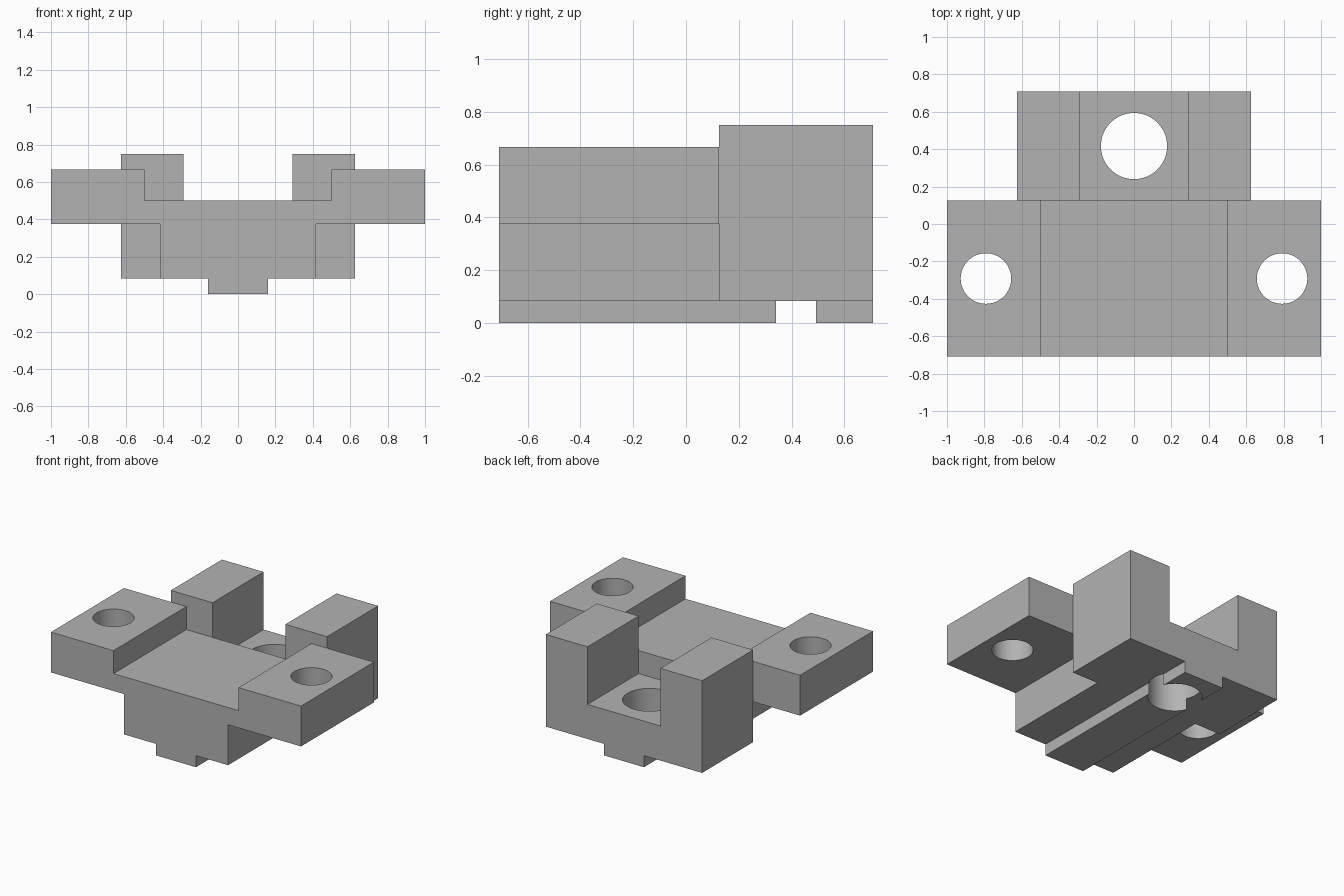
import bpy, bmesh, math

cube = bpy.data.objects.get("Cube")
if cube:
    bpy.data.objects.remove(cube, do_unlink=True)

U = 1 / 24                      # design module
KEY = 3.84                      # half width of the bottom key
FRONT, STEP, BACK = -17, 3, 17  # depth stations

grey = bpy.data.materials.new("plain_grey")
grey.use_nodes = True
grey.diffuse_color = (0.45, 0.45, 0.45, 1)
grey.node_tree.nodes["Principled BSDF"].inputs["Base Color"].default_value = grey.diffuse_color


def add_object(name, bm):
    bmesh.ops.recalc_face_normals(bm, faces=bm.faces)
    mesh = bpy.data.meshes.new(name)
    bm.to_mesh(mesh)
    bm.free()
    mesh.materials.append(grey)
    obj = bpy.data.objects.new(name, mesh)
    bpy.context.collection.objects.link(obj)
    return obj


def extrusion(name, half, y0, y1):
    """Mirror a half profile (x, z) and extrude it along y."""
    outline = half + [(-x, z) for x, z in reversed(half)]
    bm = bmesh.new()
    face = bm.faces.new([bm.verts.new((x * U, y0 * U, z * U)) for x, z in outline])
    new = bmesh.ops.extrude_face_region(bm, geom=[face])["geom"]
    verts = [v for v in new if isinstance(v, bmesh.types.BMVert)]
    bmesh.ops.translate(bm, verts=verts, vec=(0, (y1 - y0) * U, 0))
    return add_object(name, bm)


def hole_cutter(name, x, y, radius):
    bm = bmesh.new()
    bmesh.ops.create_cone(bm, cap_ends=True, segments=64, radius1=radius * U,
                          radius2=radius * U, depth=2)
    bmesh.ops.translate(bm, verts=bm.verts, vec=(x * U, y * U, 0.4))
    obj = add_object(name, bm)
    obj.hide_render = True
    return obj


def combine(target, tool, operation):
    mod = target.modifiers.new(tool.name, "BOOLEAN")
    mod.operation = operation
    mod.solver = "EXACT"
    mod.object = tool
    bpy.context.view_layer.objects.active = target
    bpy.ops.object.modifier_apply(modifier=mod.name)
    bpy.data.objects.remove(tool, do_unlink=True)


# Winged front section and forked rear section, both with the bottom key
key = [(KEY, 0), (KEY, 2)]
body = extrusion("mounting_bracket", key + [(10, 2), (10, 9), (24, 9), (24, 16),
                                            (12, 16), (12, 12)], FRONT, STEP)
fork = extrusion("rear_fork", key + [(15, 2), (15, 18), (7, 18), (7, 8)], STEP, BACK)
combine(body, fork, "UNION")

# Bolt holes in the wings and the large rear hole
for side, x in (("left", 19), ("right", -19)):
    combine(body, hole_cutter(side + "_wing_hole", x, -7, 3.24), "DIFFERENCE")
combine(body, hole_cutter("rear_hole", 0, 10, 4.25), "DIFFERENCE")

# Smooth hole walls, sharp edges elsewhere
bpy.ops.object.select_all(action="DESELECT")
body.select_set(True)
bpy.context.view_layer.objects.active = body
bpy.ops.object.shade_smooth_by_angle(angle=math.radians(30))
